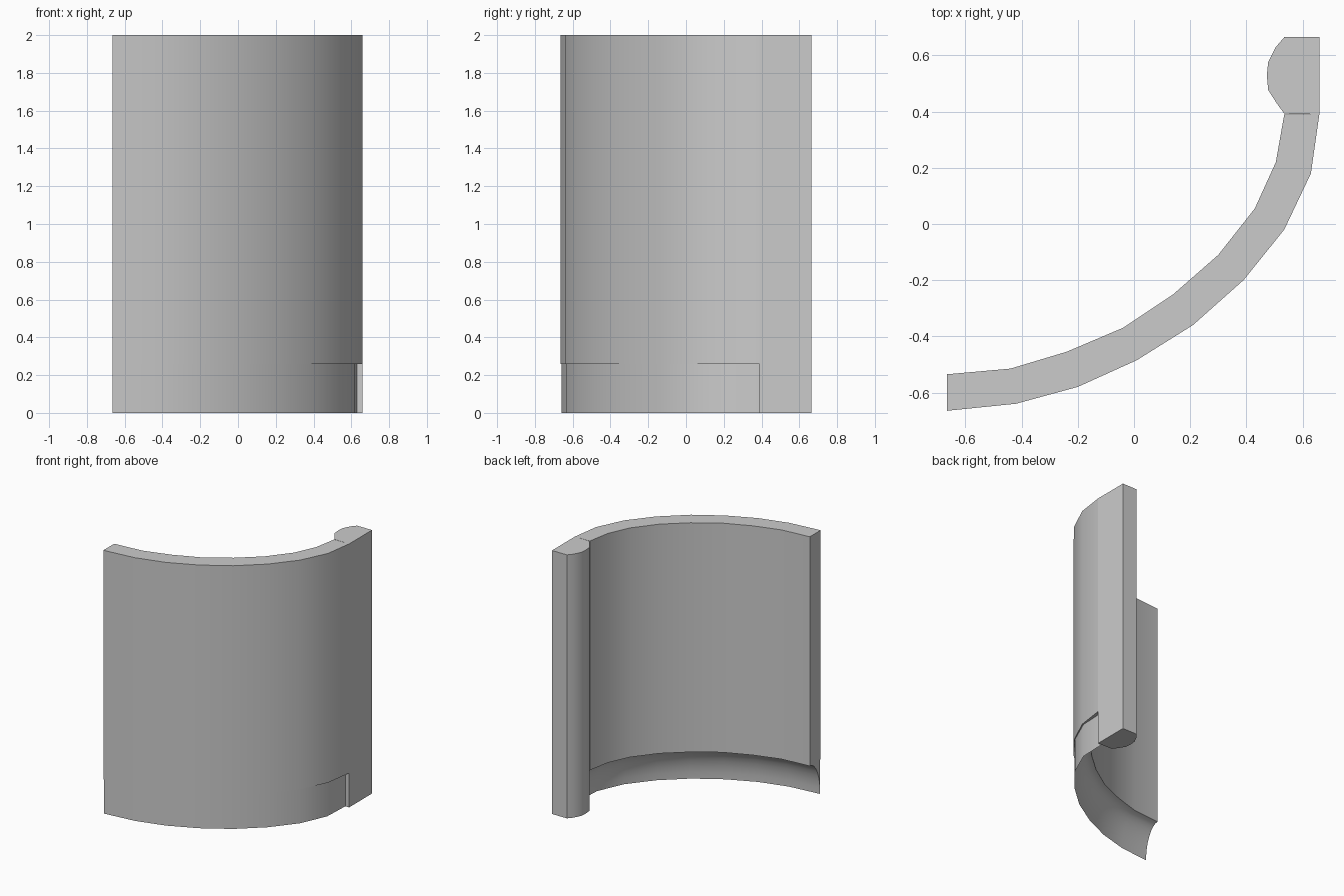
import bpy, bmesh, math

old = bpy.data.objects.get("Cube")
if old:
    bpy.data.objects.remove(old, do_unlink=True)

grey = bpy.data.materials.new("plain grey")
grey.use_nodes = True
colour = (0.6, 0.6, 0.6, 1)
grey.diffuse_color = colour
grey.node_tree.nodes["Principled BSDF"].inputs["Base Color"].default_value = colour

TOP, COVE = 2.0, 0.26


def loft(name, loops):
    """Join matching closed loops into a capped solid."""
    bm = bmesh.new()
    rings = [[bm.verts.new(p) for p in loop] for loop in loops]
    n = len(rings[0])
    for a, b in zip(rings, rings[1:]):
        for k in range(n):
            bm.faces.new((a[k], a[(k + 1) % n], b[(k + 1) % n], b[k]))
    bm.faces.new(rings[0])
    bm.faces.new(rings[-1])
    bmesh.ops.recalc_face_normals(bm, faces=bm.faces)
    mesh = bpy.data.meshes.new(name)
    bm.to_mesh(mesh)
    bm.free()
    mesh.materials.append(grey)
    obj = bpy.data.objects.new(name, mesh)
    bpy.context.collection.objects.link(obj)
    bpy.ops.object.select_all(action='DESELECT')
    obj.select_set(True)
    bpy.context.view_layer.objects.active = obj
    bpy.ops.object.shade_smooth_by_angle(angle=math.radians(30))
    return obj


# Plan of the curved wall, from the pillar to the free end
outer = [(.66, .39), (.63, .18), (.535, -.02), (.39, -.2), (.21, -.36),
         (.01, -.485), (-.2, -.58), (-.42, -.64), (-.665, -.665)]
inner = [(.535, .39), (.505, .22), (.43, .055), (.3, -.11), (.14, -.25),
         (-.04, -.37), (-.24, -.455), (-.44, -.515), (-.665, -.535)]

# Upper wall
loft("curved_wall", [[(*o, COVE), (*o, TOP), (*i, TOP), (*i, COVE)]
                     for o, i in zip(outer, inner)])


# Lower band, hollowed inside to a thin bottom edge
def cove_section(o, i, steps=8):
    section = [(*o, COVE)]
    for k in range(steps + 1):
        a = math.pi / 2 * k / steps
        s = math.sin(a)
        section.append((i[0] + (o[0] - i[0]) * s,
                        i[1] + (o[1] - i[1]) * s, COVE * math.cos(a)))
    return section


insets = [.25, .08] + [.04] * (len(outer) - 2)
band = [(o[0] + (i[0] - o[0]) * f, o[1] + (i[1] - o[1]) * f)
        for o, i, f in zip(outer, inner, insets)]
band[-1] = (-.665, -.66)
loft("cove_band", [cove_section(o, i) for o, i in zip(band, inner)])

# Full-height end pillar with a rounded inner side
pillar = [(.66, .39), (.66, .665), (.535, .665), (.505, .63), (.478, .577),
          (.473, .53), (.478, .477), (.508, .43), (.535, .393)]
loft("end_pillar", [[(x, y, z) for x, y in pillar] for z in (0, TOP)])
